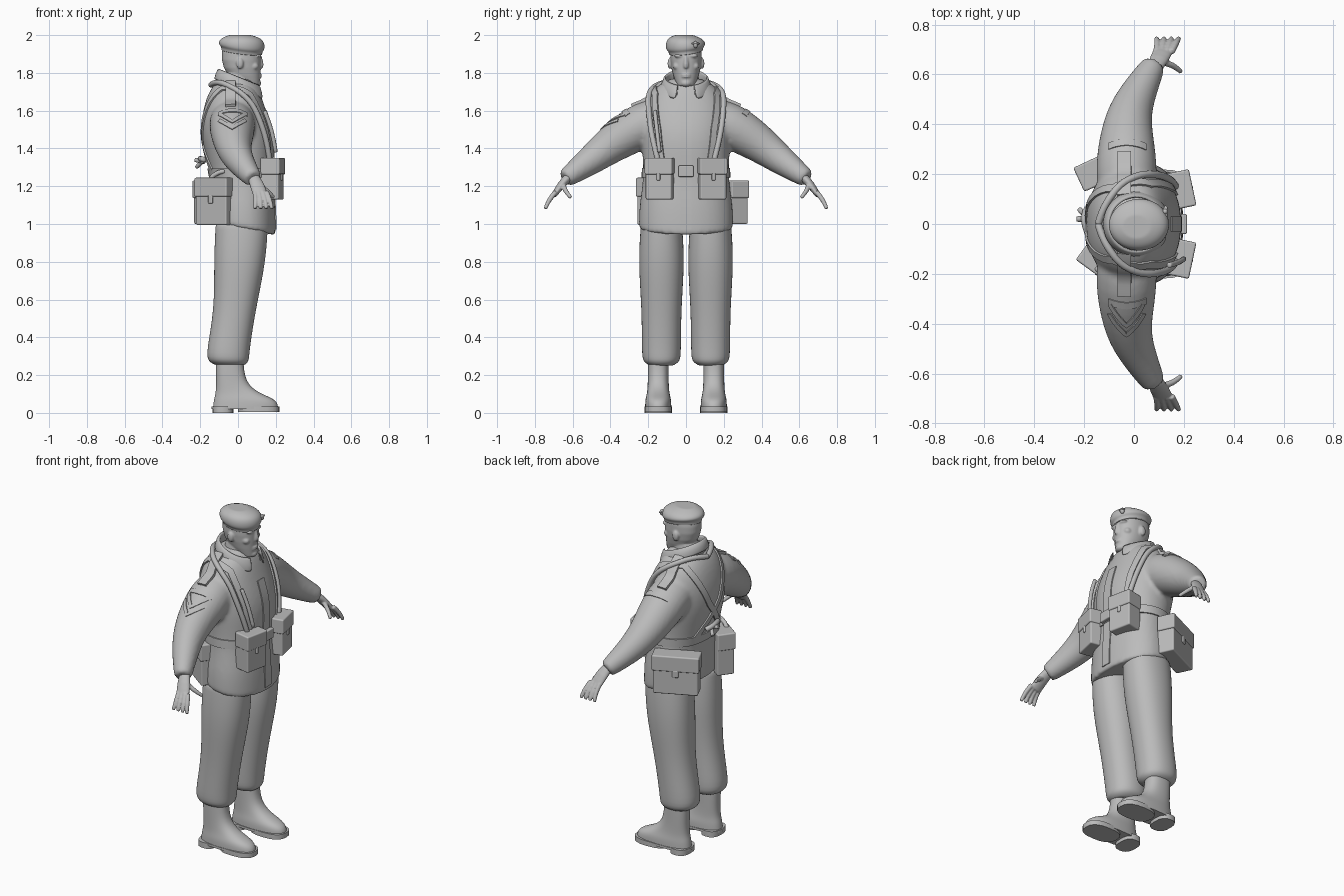
import bpy, bmesh, math
from mathutils import Vector, Matrix
from mathutils.bvhtree import BVHTree

if "Cube" in bpy.data.objects:
    bpy.data.objects.remove(bpy.data.objects["Cube"])

FORWARD, UP = Vector((1, 0, 0)), Vector((0, 0, 1))
SIDES = {"left": 1, "right": -1}

shade = (.5, .5, .5, 1)
grey = bpy.data.materials.new("plain grey")
grey.use_nodes = True
grey.diffuse_color = shade
grey.node_tree.nodes["Principled BSDF"].inputs["Base Color"].default_value = shade


def finish(name, bm, subsurf=0, voxel=0, bevel=0, sharp=False):
    """Turn a bmesh into a shaded object with the usual modifiers."""
    bmesh.ops.recalc_face_normals(bm, faces=bm.faces)
    mesh = bpy.data.meshes.new(name)
    bm.to_mesh(mesh)
    bm.free()
    mesh.materials.append(grey)
    for polygon in mesh.polygons:
        polygon.use_smooth = True
    if sharp:
        mesh.set_sharp_from_angle(angle=math.radians(40))
    obj = bpy.data.objects.new(name, mesh)
    bpy.context.collection.objects.link(obj)
    if bevel:
        mod = obj.modifiers.new("bevel", "BEVEL")
        mod.width, mod.segments, mod.harden_normals = bevel, 3, True
    if subsurf:
        mod = obj.modifiers.new("round", "SUBSURF")
        mod.levels = mod.render_levels = subsurf
    if voxel:
        mod = obj.modifiers.new("fuse", "REMESH")
        mod.mode, mod.voxel_size, mod.use_smooth_shade = "VOXEL", voxel, True
        mod = obj.modifiers.new("soften", "SMOOTH")
        mod.factor, mod.iterations = .5, 4
    return obj


def bridge(bm, first, second):
    """Join two equal closed rings of vertices with quads."""
    for k in range(len(first)):
        bm.faces.new((first[k - 1], first[k], second[k], second[k - 1]))


def rounded(value, power):
    return math.copysign(abs(value) ** (2 / power), value)


def loft(bm, centres, radii, ref=FORWARD, flat=None, n=20, power=2):
    """Closed skin through elliptical rings; flat fixes the ring direction."""
    centres = [Vector(c) for c in centres]
    rings, u = [], ref
    for i, (centre, (ru, rv)) in enumerate(zip(centres, radii)):
        t = flat or (centres[min(i + 1, len(centres) - 1)] - centres[max(i - 1, 0)]).normalized()
        u = (u - t * u.dot(t)).normalized()
        v = t.cross(u)
        angles = [math.tau * k / n for k in range(n)]
        rings.append([bm.verts.new(centre + u * ru * rounded(math.cos(a), power)
                                   + v * rv * rounded(math.sin(a), power)) for a in angles])
    for first, second in zip(rings, rings[1:]):
        bridge(bm, first, second)
    # Inset caps keep the ends crisp under subdivision
    caps = [bm.faces.new(rings[0]), bm.faces.new(rings[-1])]
    for cap, size in zip(caps, (radii[0], radii[-1])):
        bmesh.ops.inset_individual(bm, faces=[cap], thickness=min(size) * .1)


def layers(bm, rows, y=0, power=2.2, n=20):
    """Stack of level rings: height, middle, half depth, half width."""
    loft(bm, [(mid, y, z) for z, mid, *_ in rows], [row[2:] for row in rows],
         flat=UP, power=power, n=n)


def limb(bm, points, radii, n=12):
    loft(bm, points, [(r, r) for r in radii], n=n)


def tube(name, points, r):
    bm = bmesh.new()
    loft(bm, points, [(r, r)] * len(points), ref=Vector((.3, .5, .8)), n=8)
    finish(name, bm, subsurf=1)


def ball(bm, centre, size):
    bmesh.ops.create_uvsphere(bm, u_segments=16, v_segments=10, radius=1,
                              matrix=Matrix.LocRotScale(Vector(centre), None, Vector(size)))


def flip(points, side):
    return [(x, y * side, z) for x, y, z in points]


# Jacket: body and sleeves fused into one skin
bm = bmesh.new()
layers(bm, [(.94, .03, .17, .25), (1.1, .03, .17, .25), (1.26, .02, .16, .22), (1.45, 0, .2, .24),
            (1.6, -.02, .17, .24), (1.72, -.02, .13, .18), (1.77, -.01, .08, .08)], n=28)
for v in bm.verts:
    if v.co.z < 1:
        v.co.z += (.2 - v.co.x) * .2
for side in SIDES.values():
    limb(bm, flip([(-.03, .1, 1.56), (-.03, .23, 1.53), (-.03, .4, 1.42), (0, .5, 1.34), (.08, .64, 1.24)], side),
         (.11, .13, .1, .08, .05), n=20)
jacket = finish("jacket", bm, subsurf=2, voxel=.012)
bpy.context.view_layer.update()
skin = BVHTree.FromObject(jacket, bpy.context.evaluated_depsgraph_get())


def hug(points, steps):
    """Resample a path and lay it on the jacket, with surface normals."""
    points = [Vector(p) for p in points]
    path = [a.lerp(b, k / steps) for a, b in zip(points, points[1:]) for k in range(steps)]
    return [skin.find_nearest(p)[:2] for p in path + points[-1:]]


def ribbon(name, points, width, thick=.008, steps=8):
    """Flat webbing lying on the jacket."""
    path = hug(points, steps)
    bm = bmesh.new()
    rings = []
    for i, (spot, normal) in enumerate(path):
        along = path[min(i + 1, len(path) - 1)][0] - path[max(i - 1, 0)][0]
        across = normal.cross(along).normalized() * width / 2
        low, high = spot - normal * .006, spot + normal * thick
        rings.append([bm.verts.new(p) for p in (low - across, low + across, high + across, high - across)])
    for first, second in zip(rings, rings[1:]):
        bridge(bm, first, second)
    bm.faces.new(rings[0])
    bm.faces.new(rings[-1])
    finish(name, bm, sharp=True)


# Turned-down collar, open at the throat and lower in front
bm = bmesh.new()
rows = []
for r, z in ((.12, 1.69), (.1, 1.78), (.12, 1.78), (.14, 1.71)):
    angles = [math.radians(22 + k * 316 / 24) for k in range(25)]
    rows.append([bm.verts.new((r * math.cos(a) + .01, r * math.sin(a), z - r * math.cos(a) * .4))
                 for a in angles])
for low, high in zip(rows, rows[1:]):
    for k in range(len(low) - 1):
        bm.faces.new((low[k], low[k + 1], high[k + 1], high[k]))
collar = finish("collar", bm)
collar.modifiers.new("cloth", "SOLIDIFY").thickness = .01
collar.modifiers.new("round", "SUBSURF").levels = 1

# Head with neck and face
bm = bmesh.new()
layers(bm, [(1.73, .07, .045, .045), (1.78, .03, .09, .07), (1.87, .015, .11, .088), (1.95, .02, .1, .08)])
layers(bm, [(1.6, 0, .08, .08), (1.8, 0, .07, .07)])
limb(bm, [(.115, 0, 1.89), (.126, 0, 1.84), (.118, 0, 1.83)], (.01, .015, .014))
ball(bm, (.1, 0, 1.745), (.024, .03, .02))
for z in (1.78, 1.79):
    ball(bm, (.116, 0, z), (.012, .025, .006))
for side in SIDES.values():
    ball(bm, (.106, .034 * side, 1.89), (.018, .03, .01))
    ball(bm, (.085, .05 * side, 1.835), (.025, .02, .02))
    ball(bm, (.01, .086 * side, 1.85), (.02, .012, .03))
finish("head", bm, subsurf=1, voxel=.005)

# Beret: band and crown, tipped back and draped to one side
bm = bmesh.new()
layers(bm, [(1.91, .02, .11, .09), (1.93, .02, .11, .095), (1.94, .02, .125, .11),
            (1.98, .02, .12, .1), (2, .01, .06, .05)], power=2)
for v in bm.verts:
    if v.co.z < 1.97:
        v.co.z += (v.co.y - v.co.x) * .12
    v.co.y -= max(0, v.co.z - 1.93) * .15
finish("beret", bm, subsurf=2)
bm = bmesh.new()
ball(bm, (.125, .05, 1.95), (.012, .013, .018))
ball(bm, (.127, .05, 1.955), (.01, .024, .006))
finish("cap_badge", bm)

# Parts that repeat on both sides
for label, side in SIDES.items():
    # Hand: palm, four fingers in a row and a thumb
    bm = bmesh.new()
    loft(bm, flip([(.08, .62, 1.25), (.1, .66, 1.21), (.12, .7, 1.15)], side),
         [(.03, .024), (.04, .022), (.04, .015)], n=14)
    fingers = [((.09 + .02 * i, .69, 1.17), (.09 + .03 * i, .745, 1.08)) for i in range(4)]
    for root, tip in fingers + [((.11, .65, 1.21), (.19, .61, 1.14))]:
        root, tip = (Vector(p) for p in flip((root, tip), side))
        knuckle = (root + tip) / 2 + Vector((.005, .01 * side, 0))
        limb(bm, (root, knuckle, tip), (.014, .013, .01))
    finish(label + "_hand", bm, subsurf=1, voxel=.004)

    bm = bmesh.new()
    layers(bm, [(1, .02, .14, .11), (.8, .01, .14, .125), (.55, -.015, .11, .105),
                (.32, -.055, .115, .105), (.27, -.05, .11, .1), (.25, -.04, .07, .06)], y=.13 * side)
    finish(label + "_trouser_leg", bm, subsurf=2)

    bm = bmesh.new()
    layers(bm, [(.02, .04, .175, .07), (.07, .04, .17, .07), (.1, 0, .12, .06),
                (.16, -.04, .075, .055), (.29, -.045, .075, .055)], y=.147 * side, power=2.4)
    finish(label + "_boot", bm, subsurf=2)
    bm = bmesh.new()
    for bottom, mid, depth in ((0, -.08, .055), (.005, .11, .11), (.02, .04, .18)):
        layers(bm, [(z, mid, depth, .072) for z in (bottom, .034)], y=.147 * side, power=2.6)
    finish(label + "_sole", bm, sharp=True)
    for i in range(5):
        x, z = .09 / (i + 1) + .02, .1 + .03 * i
        tube(f"{label}_lace_{i}", [(x - .03, y * side, z) for y in (.11, .18)], .008)

    # Webbing, shoulder tabs and rope
    ribbon(label + "_brace", flip([(.2, .14, 1.3), (.17, .16, 1.5), (.08, .18, 1.7), (-.1, .16, 1.74),
                                   (-.2, .05, 1.48), (-.16, -.12, 1.27)], side), .035)
    ribbon(label + "_shoulder_tab", flip([(-.04, .12, 1.76), (-.04, .29, 1.63)], side), .055, .012)
    ribbon(label + "_shoulder_patch", flip([(-.1, .31, 1.58), (-.03, .34, 1.62), (.05, .31, 1.58)], side), .03, .004)
    rope = flip([(-.15, 0, 1.74), (-.06, .17, 1.75), (.1, .21, 1.62), (.2, .17, 1.34)], side)
    tube(label + "_rope", [spot + normal * .014 for spot, normal in hug(rope, 4)], .016)

# Belt, front flap and sleeve chevrons
turns = [math.tau * k / 16 for k in range(17)]
ribbon("belt", [(.02 + .17 * math.cos(a), .23 * math.sin(a), 1.27) for a in turns], .05, steps=3)
ribbon("front_flap", [(.15, 0, 1.6), (.21, 0, 1.3), (.21, 0, .97)], .06, .005)
for i in range(2):
    wing, tip = (-.36 + .035 * i, 1.55 + .035 * i), (-.44 + .035 * i, 1.5 + .035 * i)
    ribbon(f"chevron_{i}", [(-.1, *wing), (-.03, *tip), (.04, *wing)], .02, .005)


def box(bm, centre, size):
    bmesh.ops.create_cube(bm, size=1, matrix=Matrix.LocRotScale(Vector(centre), None, Vector(size)))


def bag(name, centre, depth, width, height, angle):
    """Rounded bag with a flap and a tab; local x points outward."""
    bm = bmesh.new()
    box(bm, (0, 0, 0), (depth, width, height))
    box(bm, (.004, 0, height * .3), (depth * 1.05, width * 1.06, height * .4))
    box(bm, (depth / 2, 0, height * .05), (.016, width * .15, height * .2))
    bm.transform(Matrix.Translation(centre) @ Matrix.Rotation(math.radians(angle), 4, "Z"))
    finish(name, bm, bevel=.012)


# Pouches and hip bags
for label, side in SIDES.items():
    bag(label + "_front_pouch", (.18, .136 * side, 1.24), .1, .14, .22, 12 * side)
bag("left_hip_bag", (-.1, .23, 1.115), .1, .25, .23, 115)
bag("right_hip_bag", (-.115, -.16, 1.12), .1, .2, .25, 234)

# Buckle, knotted cord and small tools
bm = bmesh.new()
box(bm, (.2, 0, 1.28), (.025, .08, .06))
finish("belt_buckle", bm, bevel=.006)
tube("chest_tool", [(.14, -.165, 1.6), (.18, -.155, 1.5), (.2, -.14, 1.38)], .012)
tube("cord_knot", [(-.18, .07, 1.33), (-.21, .03, 1.35), (-.18, -.05, 1.34)], .016)
tube("cord_end", [(-.18, .02, 1.34), (-.22, .06, 1.3)], .012)
tube("cord_stub", [(-.18, .02, 1.33), (-.23, .02, 1.34)], .013)
tube("tool_handle", [(-.17, -.17, 1.2), (-.13, -.19, 1.27), (-.07, -.2, 1.28)], .014)
